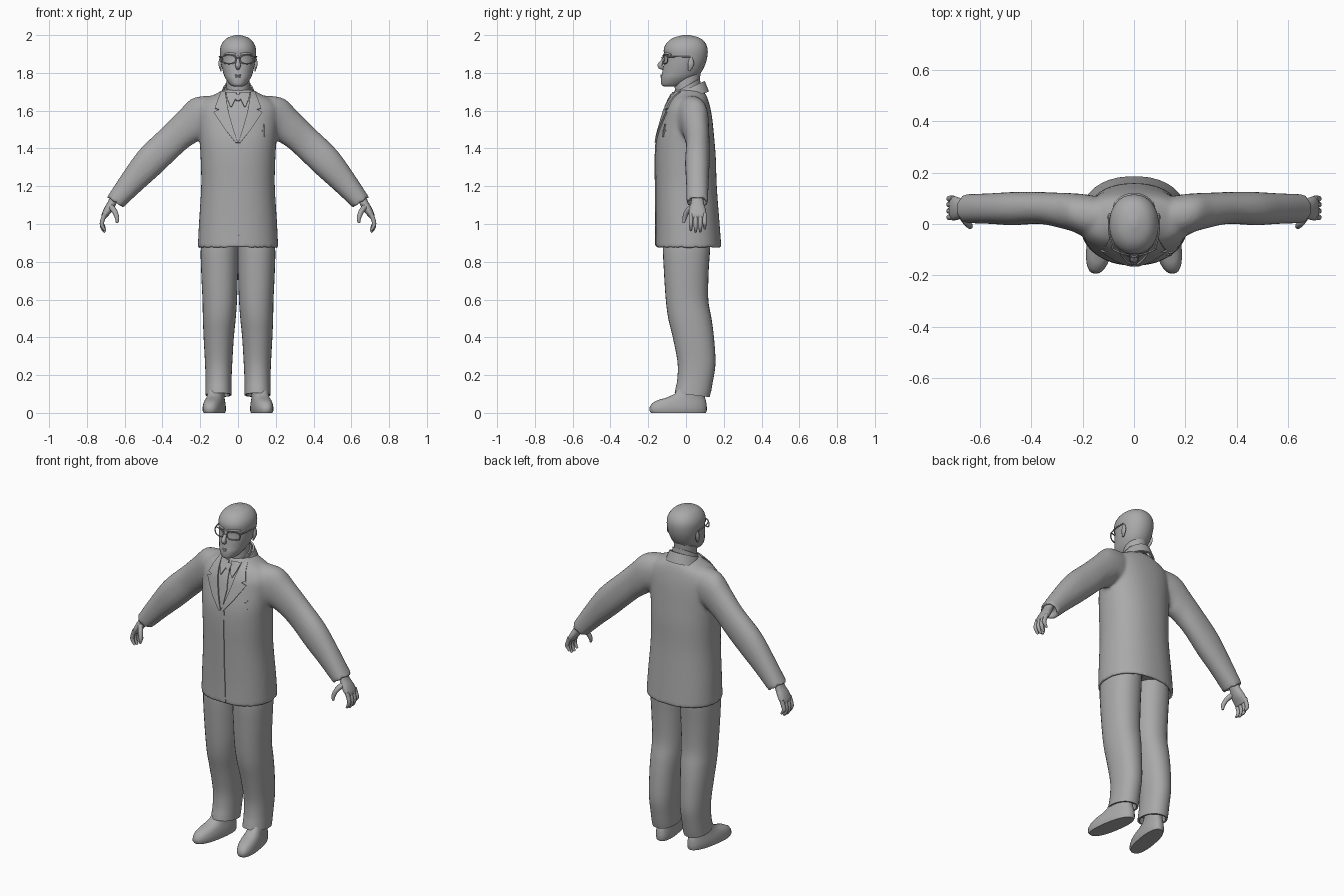
import bpy, bmesh, math
from mathutils import Vector
from mathutils.bvhtree import BVHTree

if "Cube" in bpy.data.objects:
    bpy.data.objects.remove(bpy.data.objects["Cube"])

grey = bpy.data.materials.new("plain_grey")
grey.diffuse_color = (0.4, 0.4, 0.4, 1)
grey.use_nodes = True
grey.node_tree.nodes["Principled BSDF"].inputs["Base Color"].default_value = grey.diffuse_color


def build(name, grids, closed=True, side=1, angle=40):
    """Skin one or more lists of point rows; closed rows become capped tubes."""
    bm = bmesh.new()
    for grid in grids:
        rows = [[bm.verts.new((p[0] * side, p[1], p[2])) for p in r] for r in grid]
        n = len(rows[0])
        for a, b in zip(rows, rows[1:]):
            for i in range(n if closed else n - 1):
                j = (i + 1) % n
                bm.faces.new((a[i], a[j], b[j], b[i]))
        if closed:
            bm.faces.new(rows[0])
            bm.faces.new(rows[-1])
    bmesh.ops.recalc_face_normals(bm, faces=bm.faces)
    me = bpy.data.meshes.new(name)
    bm.to_mesh(me)
    bm.free()
    me.shade_smooth()
    me.set_sharp_from_angle(angle=math.radians(angle))
    me.materials.append(grey)
    ob = bpy.data.objects.new(name, me)
    bpy.context.collection.objects.link(ob)
    return ob


def refine(rows, k=4):
    """Catmull-Rom interpolation between parameter rows."""
    out = []
    for i in range(len(rows) - 1):
        p0, p1, p2 = rows[max(i - 1, 0)], rows[i], rows[i + 1]
        p3 = rows[min(i + 2, len(rows) - 1)]
        for s in range(k):
            t = s / k
            out.append([0.5 * (2 * b + (c - a) * t + (2 * a - 5 * b + 4 * c - d) * t * t
                               + (3 * b - a - 3 * c + d) * t ** 3)
                        for a, b, c, d in zip(p0, p1, p2, p3)])
    return out + [list(rows[-1])]


def ring(c, u, v, n=32, e=2.0):
    """Superellipse ring round c with half axes u and v."""
    c, u, v = Vector(c), Vector(u), Vector(v)
    pw = lambda q: math.copysign(abs(q) ** (2 / e), q)
    return [c + u * pw(math.cos(a)) + v * pw(math.sin(a))
            for a in (2 * math.pi * i / n for i in range(n))]


def level(z, x0, x1, y0, y1, e=2.0, n=32):
    return ring(((x0 + x1) / 2, (y0 + y1) / 2, z), ((x1 - x0) / 2, 0, 0),
                (0, (y1 - y0) / 2, 0), n, e)


def limb(xu, zu, xl, zl, y0, y1, n=24):
    """Ring spanning an upper and a lower outline point."""
    return ring(((xu + xl) / 2, (y0 + y1) / 2, (zu + zl) / 2),
                ((xu - xl) / 2, 0, (zu - zl) / 2), (0, (y1 - y0) / 2, 0), n, 2.2)


def tube(name, pts, radii, side=1, n=10, k=4, grow=(1, 1)):
    """Round tube along a smooth path, radii given per point."""
    rows = refine([list(p) + [r] for p, r in zip(pts, radii)], k)
    rings = []
    for i, r in enumerate(rows):
        d = (Vector(rows[min(i + 1, len(rows) - 1)][:3]) - Vector(rows[max(i - 1, 0)][:3])).normalized()
        u = d.cross(Vector((0, 1, 0)) if abs(d.y) < 0.8 else Vector((0, 0, 1))).normalized()
        rings.append(ring(r[:3], u * r[3] * grow[0], d.cross(u) * r[3] * grow[1], n))
    return build(name, [rings], side=side, angle=70)


def thicken(ob, t):
    m = ob.modifiers.new("thickness", 'SOLIDIFY')
    m.thickness, m.offset = t, 0
    ob.modifiers.new("crisp_edges", 'EDGE_SPLIT').split_angle = math.radians(40)


# Jacket: body and both sleeves fused into one smooth shell
body = refine([(.87, .213, -.16, .188), (1.0, .207, -.158, .178), (1.2, .195, -.16, .163),
               (1.35, .198, -.162, .158), (1.45, .204, -.155, .15), (1.55, .212, -.13, .14),
               (1.61, .212, -.112, .13), (1.655, .185, -.088, .118), (1.685, .125, -.07, .105),
               (1.71, .08, -.06, .085)])
body = [(.92, .185, -.135, .155), (.872, .198, -.146, .173)] + body
shells = [[level(z, -r, r, f, b, 2.25, 48) for z, r, f, b in body]]
sleeve = refine([(.10, 1.68, .10, 1.46, -.04, .10), (.18, 1.678, .19, 1.45, -.05, .115),
                 (.25, 1.66, .225, 1.43, -.03, .12), (.31, 1.60, .27, 1.40, -.015, .122),
                 (.40, 1.51, .335, 1.34, 0, .125), (.515, 1.40, .43, 1.25, -.005, .125),
                 (.60, 1.285, .52, 1.17, 0, .12), (.695, 1.14, .61, 1.085, .003, .117)])
sleeve += [(.682, 1.133, .623, 1.094, .018, .102), (.665, 1.16, .61, 1.12, .02, .10)]
for s in (-1, 1):
    shells.append([[(p.x * s, p.y, p.z) for p in limb(*r)] for r in sleeve])
jacket = build("jacket", shells)
m = jacket.modifiers.new("fuse", 'REMESH')
m.mode, m.voxel_size, m.use_smooth_shade = 'VOXEL', 0.01, True
m = jacket.modifiers.new("soften", 'SMOOTH')
m.factor, m.iterations = 0.5, 4
bpy.context.view_layer.update()
cloth = BVHTree.FromObject(jacket, bpy.context.evaluated_depsgraph_get())


def drape(name, rows, thick=0.008, lift=0.003, side=1, cols=6):
    """Cloth piece laid on the jacket front; rows are (z, inner x, outer x)."""
    pts = []
    for z, x0, x1 in [r for a, b in zip(rows, rows[1:]) for r in
                      [[p + (q - p) * t / 4 for p, q in zip(a, b)] for t in range(4)]] + [rows[-1]]:
        row = []
        for i in range(cols + 1):
            x = x0 + (x1 - x0) * i / cols
            hit = cloth.ray_cast(Vector((x * side, -1, z)), Vector((0, 1, 0)))[0]
            row.append((x, (hit.y if hit else -.055) - lift, z))
        pts.append(row)
    thicken(build(name, [pts], closed=False, side=side), thick)


# Lapels, shirt collar points, tie, front edge and breast pocket pen
for s in (-1, 1):
    drape("lapel", [(1.70, .066, .088), (1.65, .06, .108), (1.612, .053, .122), (1.605, .052, .098),
                    (1.592, .05, .128), (1.50, .024, .068), (1.43, .0, .012)], .01, .004, s)
    drape("shirt_collar_point", [(1.698, .008, .064), (1.66, .014, .056), (1.62, .034, .04)],
          .007, .006, s)
drape("tie_knot", [(1.685, -.017, .017), (1.65, -.01, .01)], .012, .006)
drape("tie", [(1.65, -.010, .010), (1.55, -.02, .02), (1.45, -.008, .008)], .006, .003)
drape("front_edge", [(1.43, -.002, .02), (1.1, -.002, .022), (.885, .006, .03)], .006, .002)
drape("pen", [(1.53, .137, .143), (1.46, .139, .145)], .008, .003)
drape("pocket_edge", [(1.497, .128, .154), (1.49, .128, .154)], .005, .002)


def collar(name, spread, rx, ry, cy, z_back, drop, height, flare, thick):
    """Band round the neck, high at the back and falling to the front."""
    pts = []
    for k in range(4):
        row = []
        for i in range(33):
            a = math.radians(spread * (i / 16 - 1))
            f = (1 - math.cos(a)) / 2
            g = flare * k / 3
            row.append(((rx + g) * math.sin(a), cy + (ry + g) * math.cos(a),
                        z_back - drop * f - height * k / 3))
        pts.append(row)
    thicken(build(name, [pts], closed=False), thick)


collar("jacket_collar", 128, .074, .080, .015, 1.755, .075, .055, .022, .01)
collar("shirt_collar", 172, .066, .066, .005, 1.77, .075, .05, .004, .007)

# Neck and head
build("neck", [[level(z, -r, r, f, b) for z, r, f, b in
                [(1.64, .066, -.055, .07), (1.70, .062, -.058, .066), (1.75, .06, -.062, .072),
                 (1.83, .06, -.06, .08)]]])
skull = refine([(1.728, .024, -.115, -.05), (1.737, .042, -.13, -.01), (1.77, .066, -.132, .045),
                (1.80, .078, -.126, .078), (1.84, .088, -.12, .10), (1.88, .094, -.114, .112),
                (1.92, .096, -.118, .115), (1.95, .088, -.108, .107), (1.975, .07, -.085, .088),
                (1.99, .047, -.055, .06), (2.0, .014, -.014, .02)])
build("head", [[level(z, -r, r, f, b, 2.15) for z, r, f, b in skull]], angle=75)

# Face
tube("nose", [(0, -.108, 1.89), (0, -.127, 1.86), (0, -.137, 1.838), (0, -.120, 1.823)],
     [.007, .010, .015, .009])
for z in (1.787, 1.779):
    tube("lip", [(-.026, -.117, z), (0, -.131, z), (.026, -.117, z)], [.002, .005, .002])
for s in (-1, 1):
    tube("brow", [(.012, -.114, 1.898), (.045, -.104, 1.903), (.075, -.076, 1.896)],
         [.006, .007, .004], s)
    tube("ear", [(.09, .015, 1.81), (.095, .026, 1.845), (.094, .026, 1.88)],
         [.006, .017, .008], s, grow=(.5, 1))
    # Glasses
    rim = ring((.048, -.122, 1.872), (.036, 0, 0), (0, 0, .023), 20, 2.8)
    for p in rim:
        p.y += 3.5 * p.x * p.x
    tube("glasses_rim", rim + rim[:1], [.0035] * 21, s, n=6, k=1)
    tube("glasses_arm", [(.082, -.097, 1.885), (.096, -.04, 1.886), (.099, .025, 1.885)],
         [.0035] * 3, s, n=6)
tube("glasses_bridge", [(-.014, -.121, 1.876), (0, -.129, 1.88), (.014, -.121, 1.876)],
     [.0035] * 3, n=6)

# Trousers, shoes and hands
leg = refine([(.95, .0, .185, -.115, .13), (.87, -.002, .197, -.122, .128), (.75, 0, .195, -.117, .12),
              (.6, .005, .188, -.107, .118), (.5, .012, .186, -.094, .135), (.4, .022, .182, -.07, .148),
              (.27, .03, .175, -.045, .156), (.18, .034, .172, -.046, .145), (.095, .035, .173, -.06, .125)])
leg += [(.095, .045, .163, -.05, .115), (.13, .05, .158, -.045, .11)]
shoe = [(0, .05, -.186, .106), (.012, .054, -.194, .11), (.032, .054, -.192, .11),
        (.052, .051, -.178, .108), (.068, .047, -.15, .105), (.08, .044, -.105, .10),
        (.10, .042, -.06, .098), (.15, .04, -.03, .09)]
palm = refine([(.675, 1.155, .635, 1.125, .03, .09), (.688, 1.12, .65, 1.095, .025, .095),
               (.708, 1.085, .668, 1.065, .016, .105), (.722, 1.05, .69, 1.04, .015, .108),
               (.72, 1.032, .70, 1.028, .022, .1)])
for s in (-1, 1):
    # hems dip slightly towards the heel
    build("trouser_leg", [[[(p.x, p.y, p.z - (.12 * (p.y - .03) if p.z < .14 else 0))
                            for p in level(*r, 2.2)] for r in leg]], side=s)
    # toes turn outwards
    build("shoe", [[[(p.x - .16 * p.y, p.y, p.z) for p in level(z, .119 - r, .119 + r, f, b, 2.4)]
                    for z, r, f, b in shoe]], side=s, angle=50)
    build("palm", [[limb(*r, n=16) for r in palm]], side=s, angle=70)
    for y, d in ((.026, .008), (.051, 0), (.076, .002), (.099, .018)):
        tube("finger", [(.705, y, 1.055), (.72, y, 1.01), (.717, y, .978 + d), (.703, y, .957 + d)],
             [.012, .0115, .010, .006], s)
    tube("thumb", [(.672, .035, 1.09), (.652, .005, 1.065), (.64, -.008, 1.03), (.641, -.012, 1.005)],
         [.016, .014, .0115, .006], s)
